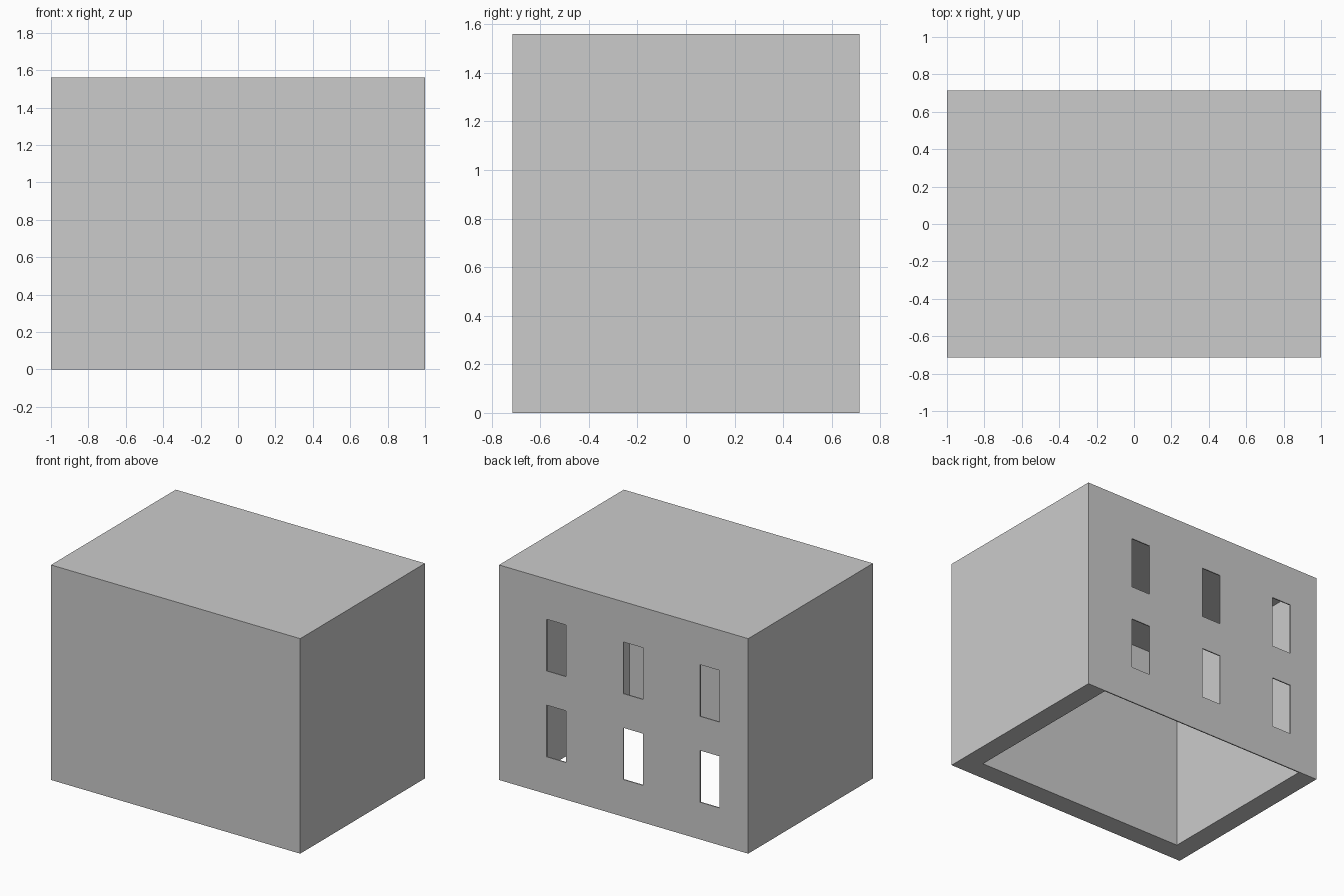
import bpy

if "Cube" in bpy.data.objects:
    bpy.data.objects.remove(bpy.data.objects["Cube"])

W, D, H = 2.0, 1.43, 1.56      # outer size
WALL, PLATE = 0.15, 0.008      # thick walls and thin back sheet


def box(name, x0, x1, y0, y1, z0, z1):
    bpy.ops.mesh.primitive_cube_add(
        size=1, location=((x0 + x1) / 2, (y0 + y1) / 2, (z0 + z1) / 2))
    ob = bpy.context.object
    ob.name = name
    ob.scale = (x1 - x0, y1 - y0, z1 - z0)
    bpy.ops.object.transform_apply(location=True, rotation=False, scale=True)
    return ob


def cut(target, cutter):
    mod = target.modifiers.new("cut", 'BOOLEAN')
    mod.operation = 'DIFFERENCE'
    mod.solver = 'EXACT'
    mod.object = cutter
    bpy.context.view_layer.objects.active = target
    bpy.ops.object.modifier_apply(modifier=mod.name)
    bpy.data.objects.remove(cutter, do_unlink=True)


# Building block
building = box("building_shell", -W / 2, W / 2, -D / 2, D / 2, 0, H)

# Hollow inside, open at the bottom, leaving a thin back sheet
cut(building, box("room_cutter", -W / 2 + WALL, W / 2 - WALL,
                  -D / 2 + WALL, D / 2 - PLATE, -0.5, H - WALL))

# Two rows of three windows through the back sheet
for z in (0.27, 0.893):
    for x in (0.54, -0.077, -0.693):
        cut(building, box("window_cutter", x - 0.078, x + 0.078,
                          D / 2 - 0.1, D / 2 + 0.1, z, z + 0.375))
